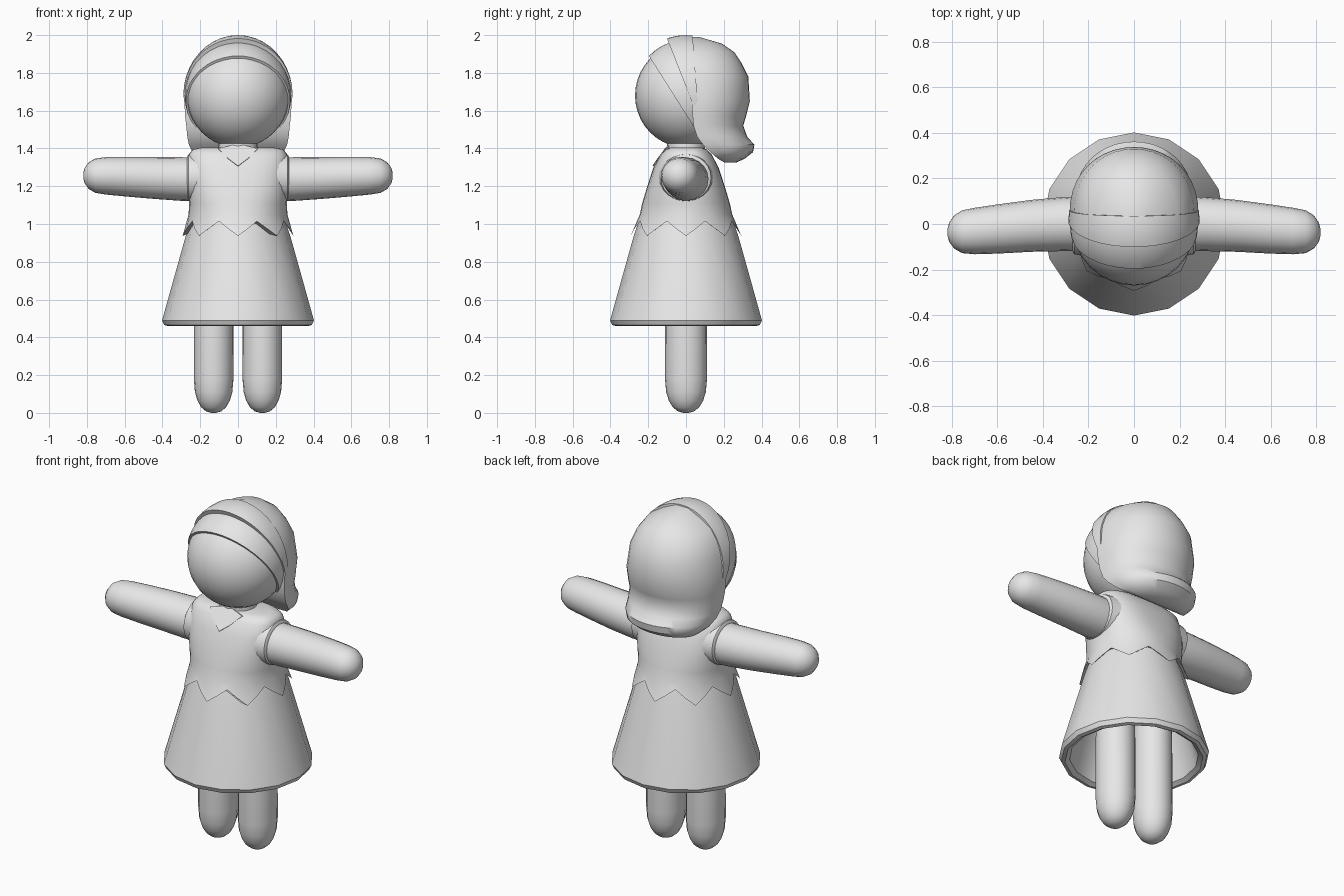
import bpy, bmesh, math
from mathutils import Vector

if "Cube" in bpy.data.objects:
    bpy.data.objects.remove(bpy.data.objects["Cube"])

grey = bpy.data.materials.new("plain grey")
grey.diffuse_color = (0.8, 0.8, 0.8, 1)
grey.use_nodes = True
grey.node_tree.nodes["Principled BSDF"].inputs["Base Color"].default_value = grey.diffuse_color
TAU = 2 * math.pi


def finish(name, bm, angle=40):
    bmesh.ops.recalc_face_normals(bm, faces=bm.faces)
    me = bpy.data.meshes.new(name)
    bm.to_mesh(me)
    bm.free()
    me.materials.append(grey)
    ob = bpy.data.objects.new(name, me)
    bpy.context.collection.objects.link(ob)
    bpy.ops.object.select_all(action='DESELECT')
    ob.select_set(True)
    bpy.context.view_layer.objects.active = ob
    bpy.ops.object.shade_smooth_by_angle(angle=math.radians(angle))
    return ob


def loft(name, rings, angle=40):
    """Skin a list of closed rings and cap both ends."""
    bm = bmesh.new()
    vs = [[bm.verts.new(p) for p in r] for r in rings]
    n = len(rings[0])
    for a, b in zip(vs, vs[1:]):
        for i in range(n):
            j = (i + 1) % n
            bm.faces.new((a[i], a[j], b[j], b[i]))
    bm.faces.new(vs[0])
    bm.faces.new(vs[-1])
    return finish(name, bm, angle)


def oval(z, rx, ry, n=24, power=1.0, x=0, y=0):
    pts = []
    for i in range(n):
        c, s = math.sin(TAU * i / n), -math.cos(TAU * i / n)
        pts.append((x + rx * math.copysign(abs(c) ** power, c),
                    y + ry * math.copysign(abs(s) ** power, s), z))
    return pts


def cut_ball(name, radii, centre, cuts):
    """Ball trimmed by planes given as (point yz, kept direction yz)."""
    bm = bmesh.new()
    bmesh.ops.create_uvsphere(bm, u_segments=32, v_segments=20, radius=1)
    for v in bm.verts:
        v.co = Vector(centre) + Vector([c * r for c, r in zip(v.co, radii)])
    for p, d in cuts:
        bmesh.ops.bisect_plane(bm, geom=bm.verts[:] + bm.edges[:] + bm.faces[:],
                               plane_co=(0, *p), plane_no=(0, *d), clear_inner=True)
        bmesh.ops.holes_fill(bm, edges=[e for e in bm.edges if e.is_boundary])
    return finish(name, bm)


# Head, fringe and hair band
mid = (0, 0, 1.68)
cut_ball("head", (0.272, 0.27, 0.275), mid, [])
cut_ball("fringe", (0.282, 0.28, 0.295), mid,
         [((-0.19, 1.88), (0.38, 0.24)), ((0.08, 1.7), (-1, 0))])
cut_ball("hair_band", (0.29, 0.31, 0.32), mid,
         [((-0.10, 1.98), (0.38, 0.15)), ((0.035, 2.0), (-0.4, -0.03))])

# Back hair with an outward curl at the bottom: z, front y, back y, half width
hair = [(1.99, 0.01, 0.07, 0.04), (1.955, 0.0, 0.19, 0.12), (1.91, 0.0, 0.255, 0.195),
        (1.85, 0.01, 0.295, 0.237), (1.78, 0.02, 0.33, 0.265), (1.65, 0.03, 0.338, 0.284),
        (1.57, 0.035, 0.318, 0.28), (1.52, 0.04, 0.303, 0.274), (1.46, 0.06, 0.325, 0.268),
        (1.42, 0.09, 0.362, 0.26), (1.38, 0.13, 0.355, 0.24), (1.345, 0.17, 0.31, 0.2),
        (1.325, 0.205, 0.265, 0.13)]
rings = []
for z, y0, y1, w in hair:
    arc = [math.pi * i / 20 for i in range(21)]
    rings.append([(w * math.cos(t), y0 + (y1 - y0) * max(math.sin(t), 0) ** 0.85, z) for t in arc])
loft("back_hair", rings)

# Neck and thin V neckline
loft("neck", [oval(1.3, 0.11, 0.1), oval(1.39, 0.105, 0.1), oval(1.47, 0.10, 0.1)])
v_shape = [(-0.105, -0.112, 1.4), (-0.05, -0.153, 1.345), (0, -0.178, 1.308),
           (0.05, -0.153, 1.345), (0.105, -0.112, 1.4), (0, -0.09, 1.425)]
loft("neckline", [v_shape, [(x, y + 0.009, z - 0.003) for x, y, z in v_shape]])

# Bodice with a zigzag hem of eight points
N = 32
hem = []
for i in range(N):
    t = TAU * i / N
    k = abs((i % 4) - 2) / 2           # 1 at the points, 0 between them
    r = 0.262 + 0.031 * k
    hem.append((r * math.sin(t), -r * math.cos(t), 1.015 - 0.078 * k))
body = [(1.405, 0.19, 0.085, 0.75), (1.395, 0.24, 0.11, 0.7), (1.37, 0.26, 0.135, 0.7),
        (1.3, 0.266, 0.172, 0.72), (1.2, 0.266, 0.205, 0.78), (1.11, 0.258, 0.232, 0.9),
        (1.05, 0.262, 0.245, 1.0)]
loft("bodice", [oval(z, rx, ry, N, p) for z, rx, ry, p in body] + [hem])

# Hollow skirt with a rounded rim
skirt = [(1.03, 0.245), (0.94, 0.276), (0.49, 0.402), (0.465, 0.39), (0.46, 0.37),
         (0.475, 0.345), (0.95, 0.225)]
loft("skirt", [oval(z, r, r, 16) for z, r in skirt])

# Arms and legs: tapered tubes with round ends
arm = [(0.15, 0, 1.238, 0.118), (0.3, 0, 1.238, 0.119), (0.45, -0.008, 1.244, 0.114),
       (0.6, -0.022, 1.251, 0.108), (0.7, -0.031, 1.255, 0.102), (0.755, -0.034, 1.256, 0.094),
       (0.79, -0.035, 1.256, 0.073), (0.812, -0.036, 1.256, 0.042), (0.819, -0.036, 1.256, 0.015)]
leg = [(0, 0.012), (0.008, 0.04), (0.03, 0.066), (0.065, 0.086), (0.11, 0.099), (0.18, 0.105),
       (0.5, 0.104), (0.85, 0.1)]
for side, s in (("left", 1), ("right", -1)):
    loft(side + "_arm", [[(s * x, y + r * math.cos(TAU * i / 20), z + 0.97 * r * math.sin(TAU * i / 20))
                          for i in range(20)] for x, y, z, r in arm])
    # Sleeve opening ring around the arm
    loft(side + "_armhole", [[(s * x, r * math.cos(TAU * i / 24), 1.245 + 0.93 * r * math.sin(TAU * i / 24))
                              for i in range(24)] for x, r in ((0.2, 0.145), (0.262, 0.133), (0.27, 0.12))])
    loft(side + "_leg", [oval(z, r, r * 1.06, 20, x=s * 0.129) for z, r in leg])
